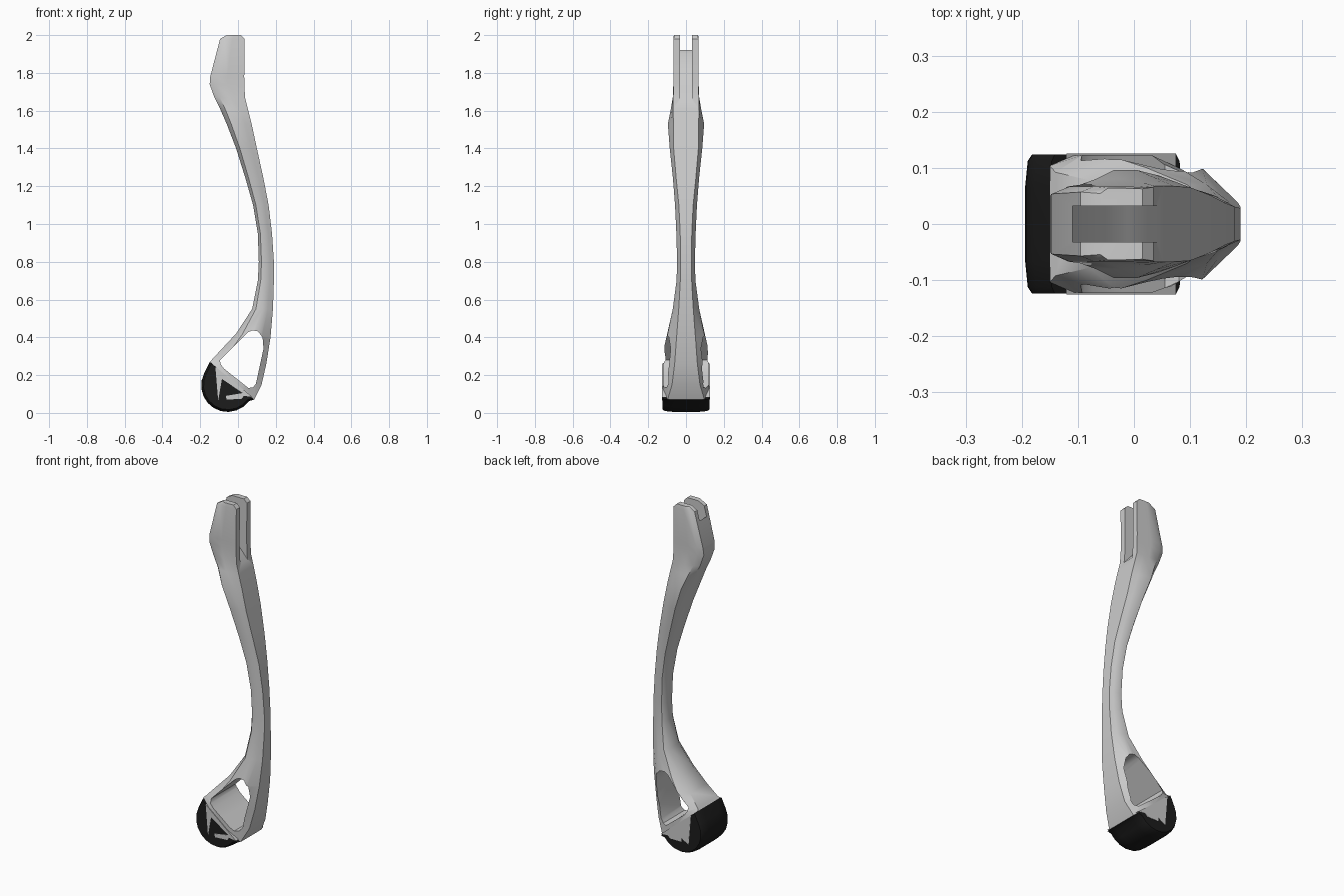
import bpy, bmesh, math

if "Cube" in bpy.data.objects:
    bpy.data.objects.remove(bpy.data.objects["Cube"])


def loft(name, rings):
    """Skin a list of equal-length closed rings and cap both ends."""
    bm = bmesh.new()
    vs = [[bm.verts.new(p) for p in r] for r in rings]
    n = len(vs[0])
    for a, b in zip(vs, vs[1:]):
        for i in range(n):
            j = (i + 1) % n
            bm.faces.new((a[i], a[j], b[j], b[i]))
    bm.faces.new(vs[0])
    bm.faces.new(vs[-1])
    bmesh.ops.recalc_face_normals(bm, faces=bm.faces)
    me = bpy.data.meshes.new(name)
    bm.to_mesh(me)
    bm.free()
    ob = bpy.data.objects.new(name, me)
    bpy.context.collection.objects.link(ob)
    return ob


def prism(name, profile, y0, y1):
    """Extrude an (x, z) profile along y."""
    return loft(name, [[(x, y, z) for x, z in profile] for y in (y0, y1)])


def activate(ob):
    bpy.ops.object.select_all(action='DESELECT')
    ob.select_set(True)
    bpy.context.view_layer.objects.active = ob


def smooth(ob, deg):
    activate(ob)
    bpy.ops.object.shade_smooth_by_angle(angle=math.radians(deg))


def cut(ob, cutter):
    cutter.hide_render = True
    m = ob.modifiers.new("cut", 'BOOLEAN')
    m.operation = 'DIFFERENCE'
    m.solver = 'EXACT'
    m.object = cutter
    activate(ob)
    bpy.ops.object.modifier_apply(modifier=m.name)
    bpy.data.objects.remove(cutter)


# Leg stations: rear x,z / front x,z / half width / rear and front width fractions
stations = [
    (-.15, .27, .085, .07, .122, .85, .8),
    (-.14, .28, .125, .15, .123, .75, .6),
    (-.08, .345, .15, .26, .120, .65, .5),
    (-.01, .42, .172, .40, .100, .6, .5),
    (.075, .55, .185, .55, .070, .6, .55),
    (.105, .70, .19, .70, .050, .6, .6),
    (.11, .80, .19, .80, .047, .6, .6),
    (.105, .95, .18, .95, .051, .6, .6),
    (.08, 1.10, .162, 1.10, .058, .6, .65),
    (.04, 1.24, .135, 1.24, .069, .6, .75),
    (-.01, 1.40, .10, 1.40, .086, .6, .76),
    (-.06, 1.53, .072, 1.53, .096, .6, .7),
    (-.095, 1.61, .052, 1.61, .080, .65, .85),
    (-.125, 1.67, .037, 1.67, .070, .7, .97),
    (-.15, 1.74, .034, 1.74, .067, .75, .98),
    (-.147, 1.78, .033, 1.78, .067, .8, .98),
    (-.095, 1.98, .035, 1.98, .067, .85, .98),
    (-.06, 2.0, .015, 2.0, .064, .85, .98),
]


def section(xl, zl, xr, zr, w, b, f):
    half = [(0, b), (.18, 1), (.5, 1), (.75, .4 + .6 * f if f < .6 else (1 + f) / 2), (1, f)]
    if w > .09 and zl < .5:
        half[3] = (.72, 1)
    pts = half + [(u, -v) for u, v in reversed(half)]
    return [(xl + u * (xr - xl), v * w, zl + u * (zr - zl)) for u, v in pts]


leg = loft("leg", [section(*s) for s in stations])

# Opening through the lower leg
hole = [(-.095, .28), (.05, .425), (.075, .437), (.105, .432), (.13, .40), (.135, .34),
        (.095, .155), (.08, .135), (.055, .132), (-.075, .235), (-.093, .26)]
cut(leg, prism("hole_cutter", hole, -.3, .3))

# Fork slot at the top, running out down the front
slot = [(-.11, 2.1), (-.11, 1.9), (-.07, 1.8), (-.01, 1.71), (.06, 1.63), (.2, 1.63), (.2, 2.1)]
cut(leg, prism("slot_cutter", slot, -.032, .032))
smooth(leg, 40)

# Black rubber foot with rounded side edges
rubber = bpy.data.materials.new("black_rubber")
rubber.diffuse_color = (.012, .012, .012, 1)
rubber.use_nodes = True
rubber.node_tree.nodes["Principled BSDF"].inputs["Base Color"].default_value = rubber.diffuse_color
arc = [(-.15, .27)]
for i in range(11):
    t = math.radians(152 + i * 17.2)
    arc.append((-.055 + .14 * math.cos(t), .145 + .14 * math.sin(t)))
arc += [(.085, .07)]
foot = loft("foot", [[(-.04 + (x + .04) * s, y, .16 + (z - .16) * s) for x, z in arc]
                     for y, s in ((-.124, .92), (-.112, .97), (-.065, 1), (.065, 1), (.112, .97), (.124, .92))])
for v in foot.data.vertices:
    v.co.z = max(v.co.z, 0)
foot.data.materials.append(rubber)
smooth(foot, 40)

# Grey tabs reaching down over the foot's sides
tab = [(-.12, .245), (-.105, .07), (-.06, .095), (-.06, .075), (.015, .075), (.03, .09), (.075, .085)]
notched = [(-.12, .245), (-.105, .065), (-.085, .18), (.025, .105), (-.065, .09),
           (-.06, .07), (.02, .075), (.03, .09), (.075, .085)]
prism("side_tab_rear", tab, .10, .126)
prism("side_tab_front", notched, -.126, -.10)
